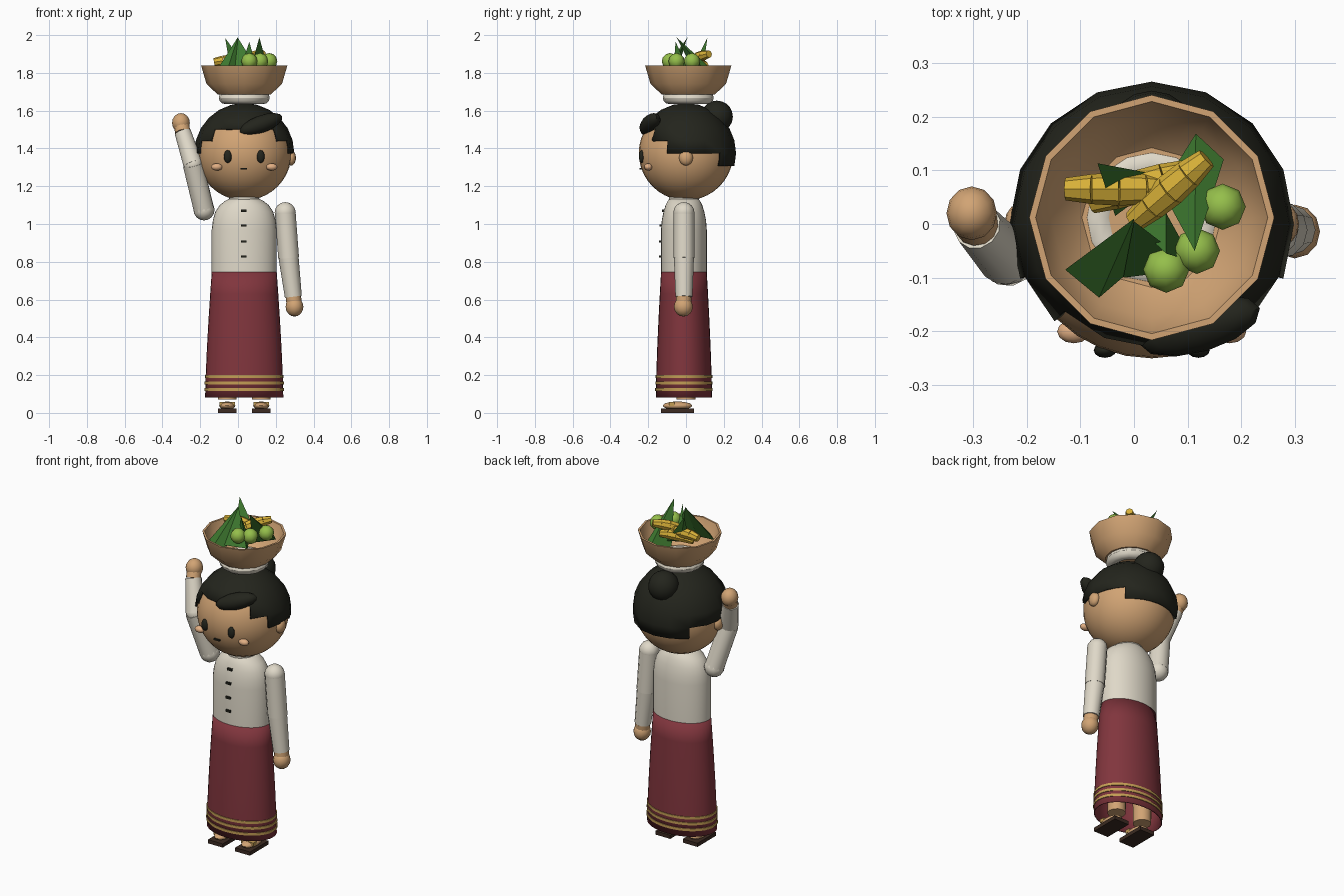
import bpy, bmesh, math
from mathutils import Vector, Matrix

if "Cube" in bpy.data.objects:
    bpy.data.objects.remove(bpy.data.objects["Cube"])

CX = 0.033  # body axis


def mat(name, r, g, b):
    m = bpy.data.materials.new(name)
    m.diffuse_color = (r, g, b, 1)
    m.use_nodes = True
    m.node_tree.nodes["Principled BSDF"].inputs["Base Color"].default_value = m.diffuse_color
    return m


SKIN = mat("tan", 0.64, 0.37, 0.175)
CHEEK = mat("blush", 0.76, 0.43, 0.23)
CLOTH = mat("cream_cloth", 0.74, 0.69, 0.58)
MAROON = mat("maroon", 0.22, 0.036, 0.047)
GOLD = mat("gold", 0.55, 0.34, 0.09)
BLACK = mat("soft_black", 0.017, 0.018, 0.012)
LEAF = mat("leaf_green", 0.05, 0.2, 0.03)
LIME = mat("lime_green", 0.3, 0.52, 0.07)
YELLOW = mat("fruit_yellow", 0.69, 0.44, 0.04)
SOLE = mat("dark_brown", 0.045, 0.024, 0.016)


def finish(bm, name, material, smooth=40):
    bmesh.ops.recalc_face_normals(bm, faces=bm.faces)
    me = bpy.data.meshes.new(name)
    bm.to_mesh(me)
    bm.free()
    ob = bpy.data.objects.new(name, me)
    bpy.context.collection.objects.link(ob)
    me.materials.append(material)
    if smooth:
        bpy.ops.object.select_all(action='DESELECT')
        ob.select_set(True)
        bpy.context.view_layer.objects.active = ob
        bpy.ops.object.shade_smooth_by_angle(angle=math.radians(smooth))
    return ob


def ball(name, loc, size, material, seg=16, rings=10, rot=None, smooth=50):
    bm = bmesh.new()
    m = Matrix.Translation(loc) @ (rot or Matrix()) @ Matrix.Diagonal((*size, 1))
    bmesh.ops.create_uvsphere(bm, u_segments=seg, v_segments=rings, radius=1, matrix=m)
    return finish(bm, name, material, smooth)


def box(name, loc, size, material):
    bm = bmesh.new()
    m = Matrix.Translation(loc) @ Matrix.Diagonal((*size, 1))
    bmesh.ops.create_cube(bm, size=1, matrix=m)
    return finish(bm, name, material, 0)


def rod(name, a, b, r1, r2, material, seg=12):
    a, b = Vector(a), Vector(b)
    bm = bmesh.new()
    m = Matrix.Translation((a + b) / 2) @ (b - a).to_track_quat('Z', 'Y').to_matrix().to_4x4()
    bmesh.ops.create_cone(bm, cap_ends=True, segments=seg, radius1=r1, radius2=r2,
                          depth=(b - a).length, matrix=m)
    return finish(bm, name, material)


def loft(name, rows, material, cy=0.0, seg=32, caps=(False, False), smooth=40):
    """Stack of ellipses given as (half x, half y, z)."""
    bm = bmesh.new()
    rings = []
    for rx, ry, z in rows:
        rings.append([bm.verts.new((CX + rx * math.sin(2 * math.pi * i / seg),
                                    cy + ry * math.cos(2 * math.pi * i / seg), z))
                      for i in range(seg)])
    for p, q in zip(rings, rings[1:]):
        for i in range(seg):
            j = (i + 1) % seg
            bm.faces.new((p[i], p[j], q[j], q[i]))
    for use, ring in zip(caps, (rings[0], rings[-1])):
        if use:
            bm.faces.new(ring)
    return finish(bm, name, material, smooth)


# skirt, open at the hem, with three gold bands
BY = -0.011


def skirt_size(z):
    t = (z - 0.082) / (0.745 - 0.082)
    s = t ** 1.4
    return 0.207 - 0.035 * s, 0.149 - 0.028 * s


skirt = loft("skirt", [(*skirt_size(z), z) for z in (0.082, 0.2, 0.35, 0.5, 0.63, 0.745)], MAROON, BY)
sol = skirt.modifiers.new("thickness", 'SOLIDIFY')
sol.thickness, sol.offset = 0.006, -1
for i, z in enumerate((0.124, 0.159, 0.193)):
    rx, ry = skirt_size(z)
    h = 0.0075
    loft(f"skirt_band_{i}", [(rx, ry, z - h), (rx + .004, ry + .004, z - h),
                             (rx + .004, ry + .004, z + h), (rx, ry, z + h)], GOLD, BY)

# blouse with collar and neck
loft("blouse", [(.172, .121, .738), (.172, .121, .97), (.166, .117, 1.02), (.153, .108, 1.065),
                (.13, .097, 1.1), (.1, .085, 1.123), (.075, .075, 1.135)], CLOTH, BY, caps=(True, True))
loft("collar", [(.078, .078, 1.11), (.08, .08, 1.145), (.066, .066, 1.15)], CLOTH, BY, caps=(True, True))
for i, (z, y) in enumerate(((1.07, -.12), (.992, -.132), (.907, -.134), (.828, -.134))):
    box(f"button_{i}", (CX - .002, y, z), (.03, .016, .012), BLACK)

# legs and sandals
for side, n in ((-1, "left"), (1, "right")):
    x = CX + side * 0.09
    rod(f"{n}_leg", (x, .0, .072), (x, .0, .5), .05, .055, SKIN)
    box(f"{n}_sole", (x, -.045, .011), (.097, .175, .022), SOLE)
    ball(f"{n}_foot", (x, -.045, .038), (.043, .078, .022), SKIN)
    box(f"{n}_strap", (x, -.075, .047), (.082, .03, .02), GOLD)

# arms: shoulder, elbow, wrist and hand positions
arms = {
    "raised": ((-.18, -.01, 1.075), (-.238, -.062, 1.315), (-.292, -.003, 1.485), (-.302, .02, 1.535)),
    "lowered": ((.25, -.011, 1.06), (.268, -.011, .82), (.293, -.011, .615), (.299, -.014, .562)),
}
for n, (s, e, w, h) in arms.items():
    ball(f"{n}_shoulder", s, (.056,) * 3, CLOTH, 12, 8)
    rod(f"{n}_upper_arm", s, e, .055, .055, CLOTH)
    ball(f"{n}_elbow", e, (.052,) * 3, CLOTH, 12, 8)
    rod(f"{n}_forearm", e, w, .053, .045, CLOTH)
    rod(f"{n}_wrist", w, h, .041, .04, SKIN)
    ball(f"{n}_hand", h, (.047, .05, .052), SKIN, 12, 8)

# head, ears and face
HZ = 1.375
ball("head", (CX, 0, HZ), (.25,) * 3, SKIN, 32, 20)
for side, n in ((-1, "left"), (1, "right")):
    ball(f"{n}_ear", (CX + side * .248, 0, 1.35), (.026, .037, .041), SKIN, 12, 8)
    ball(f"{n}_eye", (CX + side * .087, -.235, 1.357), (.021, .014, .034), BLACK, 12, 8)
    ball(f"{n}_cheek", (CX + side * .145, -.2, 1.302), (.031, .022, .019), CHEEK, 12, 8)
box("mouth", (CX - .003, -.238, 1.293), (.036, .016, .009), BLACK)

# hair cap: hairline steps down from the brow to the nape
bm = bmesh.new()
bmesh.ops.create_uvsphere(bm, u_segments=16, v_segments=12, radius=.265,
                          matrix=Matrix.Translation((CX, 0, HZ)))
cut = []
for f in bm.faces:
    c = f.calc_center_median()
    turn = abs(math.degrees(math.atan2(c.x - CX, -c.y)))
    low = 30 if turn < 45 else 15 if turn < 67.5 else 0 if turn < 135 else -15
    if c.z < HZ + .265 * math.sin(math.radians(low)):
        cut.append(f)
bmesh.ops.delete(bm, geom=cut, context='FACES')
hair = finish(bm, "hair_cap", BLACK)
sol = hair.modifiers.new("thickness", 'SOLIDIFY')
sol.thickness, sol.offset = 0.02, -1

# fringe sweep and bun
sweep = Vector((.235, .07, .085)).to_track_quat('X', 'Z').to_matrix().to_4x4()
ball("hair_fringe", (.122, -.19, 1.528), (.124, .048, .046), BLACK, 12, 8, sweep)
ball("hair_bun", (CX, .163, 1.568), (.085,) * 3, BLACK, 16, 10)

# head ring, a soft cloth torus
N = 12
ring_rows = [(.1 + .035 * math.cos(2 * math.pi * k / N),) * 2 + (1.668 + .033 * math.sin(2 * math.pi * k / N),)
             for k in range(N + 1)]
loft("head_ring", ring_rows, CLOTH, .012, 16)

# twelve-sided basket with a lipped profile
basket = [(.14, 1.685), (.2, 1.742), (.228, 1.838), (.216, 1.838), (.188, 1.75), (.13, 1.694)]
loft("basket", [(r, r, z) for r, z in basket], SKIN, .012, 12, (True, True), 35)

# limes
for i, (x, y) in enumerate(((.06, -.085), (.117, -.05), (.165, .032))):
    ball(f"lime_{i}", (x, y, 1.862), (.043,) * 3, LIME, 8, 6)


# bananas, each a chain of tapering rods
def banana(name, a, b, lift):
    a, b = Vector(a), Vector(b)
    pts = [a.lerp(b, t) + Vector((0, 0, lift * 4 * t * (1 - t))) for t in (0, .25, .5, .75, 1)]
    radii = (.021, .028, .031, .028, .02)
    for i in range(4):
        rod(f"{name}_{i}", pts[i], pts[i + 1], radii[i], radii[i + 1], YELLOW, 8)


banana("banana_a", (-.127, .065, 1.857), (.07, .065, 1.85), .012)
banana("banana_b", (-.0, .005, 1.845), (.135, .122, 1.9), .008)
banana("banana_c", (-.08, .04, 1.82), (.1, .1, 1.84), .01)


# folded pointed leaves: wide base, raised ridge, sharp tip
def leaf(name, tip, left, right, ridge):
    bm = bmesh.new()
    t, l, r, m = [bm.verts.new(p) for p in (tip, left, right, ridge)]
    for f in ((t, l, m), (t, m, r), (t, r, l), (l, r, m)):
        bm.faces.new(f)
    finish(bm, name, LEAF, 0)


leaf("leaf_front_left", (0, .01, 1.99), (-.128, -.085, 1.79), (-.01, -.09, 1.78), (-.065, -.137, 1.79))
leaf("leaf_front", (.0, .005, 1.985), (-.02, -.1, 1.79), (.115, -.083, 1.8), (.05, -.04, 1.83))
leaf("leaf_right", (.113, -.05, 1.988), (.05, .065, 1.76), (.167, .12, 1.79), (.115, .168, 1.79))
leaf("leaf_back_left", (-.068, .113, 1.985), (.065, .088, 1.8), (-.035, .015, 1.79), (-.02, .075, 1.83))
leaf("leaf_middle", (.06, -.055, 1.965), (.0, .0, 1.78), (.11, -.07, 1.78), (.06, .02, 1.8))
